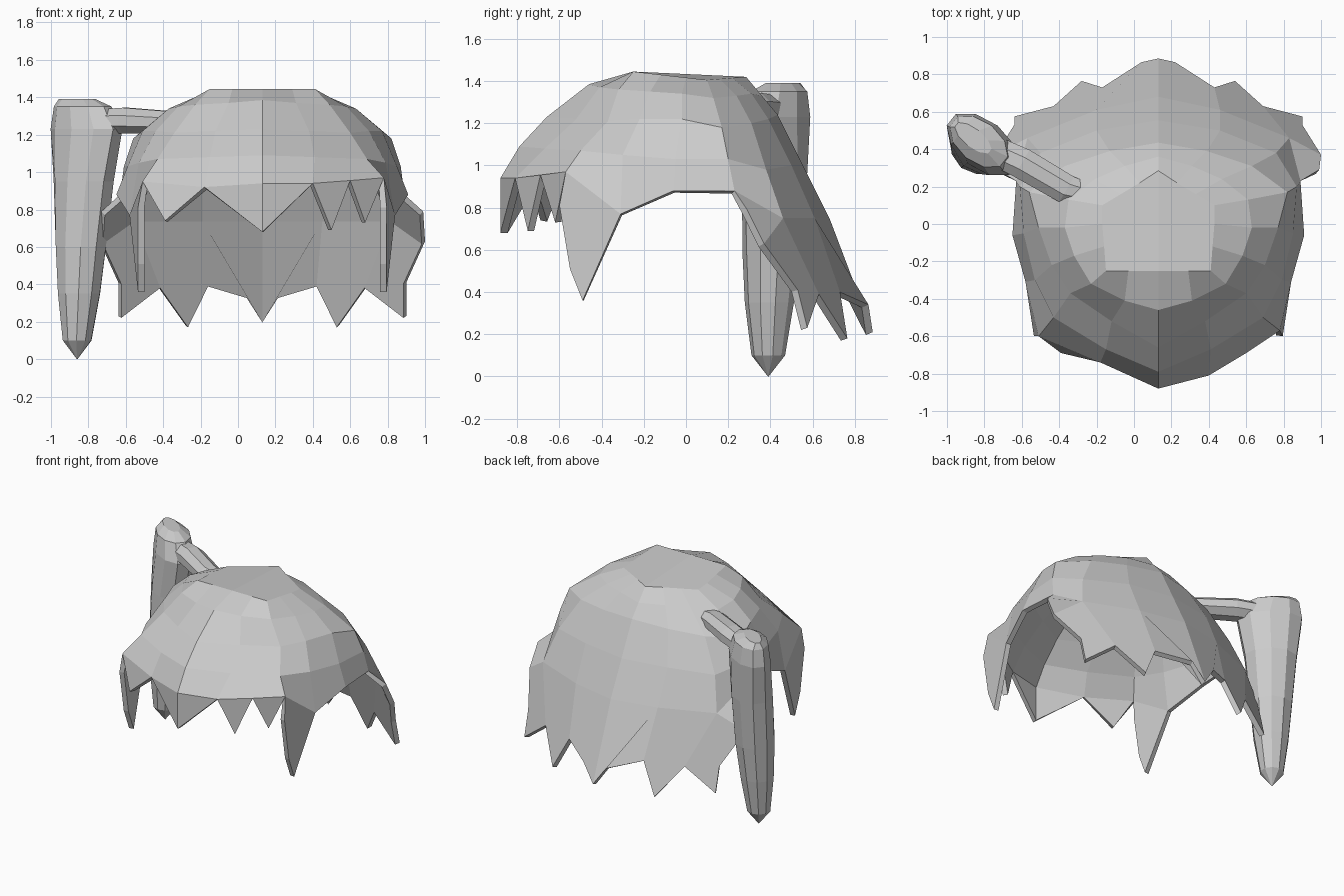
import bpy, bmesh, math
from mathutils import Vector

CX = 0.13  # symmetry plane of the hair cap


def make(name, bm):
    bmesh.ops.remove_doubles(bm, verts=bm.verts, dist=0.002)
    bmesh.ops.recalc_face_normals(bm, faces=bm.faces)
    me = bpy.data.meshes.new(name)
    bm.to_mesh(me)
    bm.free()
    ob = bpy.data.objects.new(name, me)
    bpy.context.collection.objects.link(ob)
    return ob


# Hair cap: half rings from front centre round to back centre
CROWN = [
    [(0, -.25, 1.445), (.16, -.25, 1.445), (.28, -.25, 1.445), (.29, -.12, 1.43),
     (.3, 0, 1.415), (.3, .1, 1.405), (.2, .16, 1.41), (.1, .22, 1.415), (0, .285, 1.42)],
    [(0, -.46, 1.385), (.18, -.41, 1.37), (.36, -.32, 1.36), (.45, -.17, 1.35),
     (.5, -.02, 1.34), (.48, .13, 1.32), (.34, .24, 1.33), (.18, .31, 1.34), (0, .36, 1.33)],
    [(0, -.66, 1.23), (.25, -.52, 1.22), (.47, -.37, 1.21), (.57, -.22, 1.22),
     (.64, -.02, 1.22), (.69, .17, 1.18), (.5, .31, 1.2), (.26, .39, 1.22), (0, .435, 1.24)],
]
LOWER = [
    [(0, -.79, 1.09), (.28, -.67, 1.08), (.56, -.5, 1.07), (.66, -.3, 1.05),
     (.72, -.05, 1.03), (.74, .2, 1.03), (.63, .38, .98), (.33, .5, 1.0), (0, .555, 1.0)],
    [(0, -.88, .94), (.27, -.81, .94), (.65, -.57, .97), (.71, -.31, .77),
     (.78, -.06, .88), (.76, .23, .88), (.7, .46, .75), (.33, .61, .75), (0, .68, .75)],
]
# Ragged lower edges
BACK = [(0, .885, .21), (.09, .865, .34), (.3, .73, .4), (.41, .765, .18), (.56, .63, .39),
        (.77, .575, .23), (.77, .53, .41), (.87, .37, .63), (.86, .29, .79)]
SIDEBURN = [(.665, -.6, .81), (.665, -.55, .51), (.665, -.49, .36)]


def half(bm, s):
    def face(*pts):
        bm.faces.new([bm.verts.new((CX + s * p[0], p[1], p[2])) for p in pts])
    rings = CROWN + [list(r) for r in LOWER]
    r = rings[-1]
    if s < 0:  # the fringe is swept wider on this side
        r[1], r[2] = (.31, -.74, .92), (.64, -.6, .95)
    face(*rings[0])
    for a, b in zip(rings, rings[1:]):
        for i in range(8):
            if s > 0 and b is r and i == 1:  # room for an extra fringe notch
                mid = (.47, -.69, .955)
                face(a[1], a[2], r[2], mid, r[1])
            else:
                face(a[i], a[i + 1], b[i + 1], b[i])
    # fringe points
    face(r[0], (0, -.88, .68), r[1])
    if s > 0:
        face(r[1], (.37, -.75, .69), mid)
        face(mid, (.55, -.62, .73), r[2])
    else:
        face(r[1], (.52, -.69, .74), r[2])
    face(r[2], *SIDEBURN, r[3])
    # back curtain
    face(r[8], r[7], *BACK[2::-1])
    face(r[7], r[6], *BACK[4:1:-1])
    face(r[6], *BACK[7:3:-1])
    face(r[6], r[5], BACK[8], BACK[7])


bm = bmesh.new()
half(bm, 1)
half(bm, -1)
cap = make("hair_cap", bm)
if sum(p.normal.z * p.area for p in cap.data.polygons) < 0:
    cap.data.flip_normals()
mod = cap.modifiers.new("thickness", 'SOLIDIFY')
mod.thickness = 0.035
mod.offset = -1


def loft(name, sections, n):
    """Join elliptical sections given as (centre, axis_a, axis_b)."""
    bm = bmesh.new()
    loops = []
    for c, a, b in sections:
        loops.append([bm.verts.new(Vector(c) + Vector(a) * math.cos(t) + Vector(b) * math.sin(t))
                      for t in (2 * math.pi * (k + .5) / n for k in range(n))])
    for p, q in zip(loops, loops[1:]):
        for k in range(n):
            bm.faces.new([p[k], p[(k + 1) % n], q[(k + 1) % n], q[k]])
    bm.faces.new(loops[0])
    bm.faces.new(loops[-1])
    return make(name, bm)


# Side ponytail hanging down to a point
d, e = Vector((.78, -.62, 0)), Vector((.62, .78, 0))
TAIL = [(1.39, -.86, .46, .12, .05), (1.35, -.83, .44, .18, .11), (1.23, -.81, .425, .225, .13),
        (.95, -.825, .42, .18, .14), (.6, -.84, .405, .145, .135), (.35, -.85, .395, .12, .115),
        (.1, -.86, .39, .08, .08), (0, -.86, .39, .002, .002)]
loft("ponytail", [((x, y, z), d * a, e * b) for z, x, y, a, b in TAIL], 10)

# Gathered strand joining the cap to the ponytail
w, up = Vector((.5, .86, 0)), Vector((0, 0, 1))
STRAND = [(-.74, .39, 1.27, .085, .07), (-.6, .325, 1.275, .09, .075),
          (-.36, .185, 1.265, .085, .065), (-.22, .15, 1.26, .06, .05)]
loft("ponytail_strand", [((x, y, z), w * a, up * b) for x, y, z, a, b in STRAND], 8)
